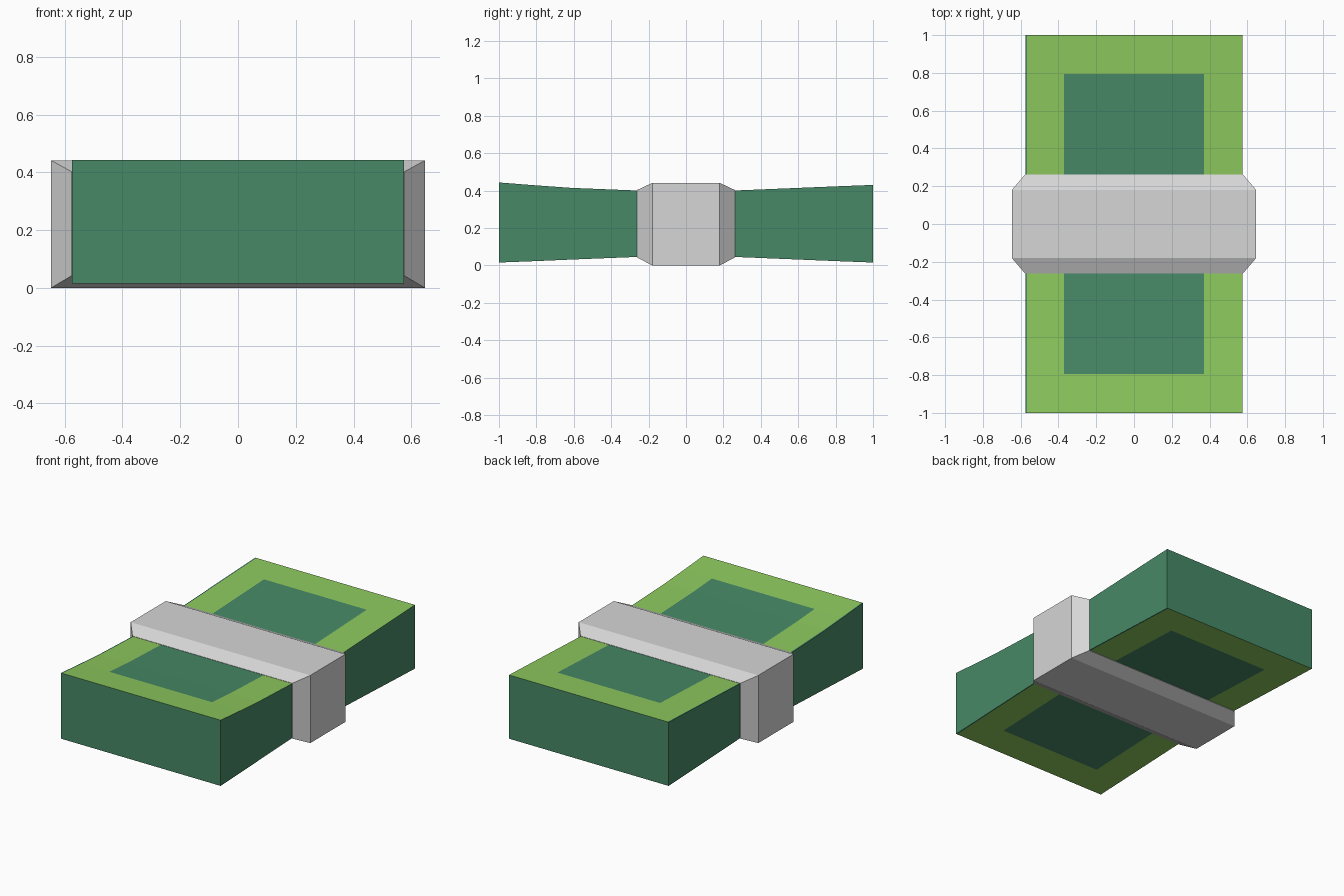
import bpy
import bmesh

if "Cube" in bpy.data.objects:
    bpy.data.objects.remove(bpy.data.objects["Cube"])


def material(name, rgb):
    lin = [((c / 255 + 0.055) / 1.055) ** 2.4 for c in rgb]
    m = bpy.data.materials.new(name)
    m.diffuse_color = (*lin, 1)
    m.use_nodes = True
    m.node_tree.nodes["Principled BSDF"].inputs["Base Color"].default_value = m.diffuse_color
    return m


dark = material("dark green", (71, 137, 103))
light = material("light green", (141, 201, 94))
grey = material("light grey", (214, 214, 214))


def loft(name, sections, mats, rule=None):
    """Skin rings of (x, y, z) points and close both ends."""
    bm = bmesh.new()
    rings = [[bm.verts.new(p) for p in ring] for ring in sections]
    n = len(rings[0])
    for a, b in zip(rings, rings[1:]):
        for i in range(n):
            j = (i + 1) % n
            bm.faces.new((a[i], a[j], b[j], b[i]))
    bm.faces.new(rings[0])
    bm.faces.new(rings[-1])
    bmesh.ops.recalc_face_normals(bm, faces=bm.faces)
    bm.normal_update()
    if rule:
        for f in bm.faces:
            f.material_index = rule(f)
    me = bpy.data.meshes.new(name)
    bm.to_mesh(me)
    bm.free()
    for m in mats:
        me.materials.append(m)
    ob = bpy.data.objects.new(name, me)
    bpy.context.collection.objects.link(ob)


# Bundle of notes: (y, bottom, top) profile, pinched in the middle
W = 0.575
profile = [(-1, 0.015, 0.443), (-0.795, 0.023, 0.427), (-0.61, 0.031, 0.414),
           (-0.26, 0.045, 0.40), (0.26, 0.045, 0.40),
           (0.795, 0.023, 0.422), (1, 0.015, 0.43)]
xs = [-W, -0.567, -0.37, 0.37, W]
notes = [[(x, y, top) for x in xs] + [(-x, y, bot) for x in xs]
         for y, bot, top in profile]


def note_colour(f):
    # Light border on top and bottom; dark panel, thin dark margin and sides
    if abs(f.normal.z) < 0.5:
        return 0
    c = f.calc_center_median()
    panel = abs(c.x) < 0.3 and abs(c.y) < 0.795
    margin = abs(c.x) > 0.568
    return 0 if panel or margin else 1


loft("note_bundle", notes, [dark, light], note_colour)

# Paper band with bevelled edges
band = [[(-w, y, b), (w, y, b), (w, y, t), (-w, y, t)]
        for y, w, b, t in [(-0.263, 0.576, 0.042, 0.402), (-0.18, 0.647, 0, 0.441),
                           (0.18, 0.647, 0, 0.441), (0.263, 0.576, 0.042, 0.402)]]
loft("paper_band", band, [grey])
